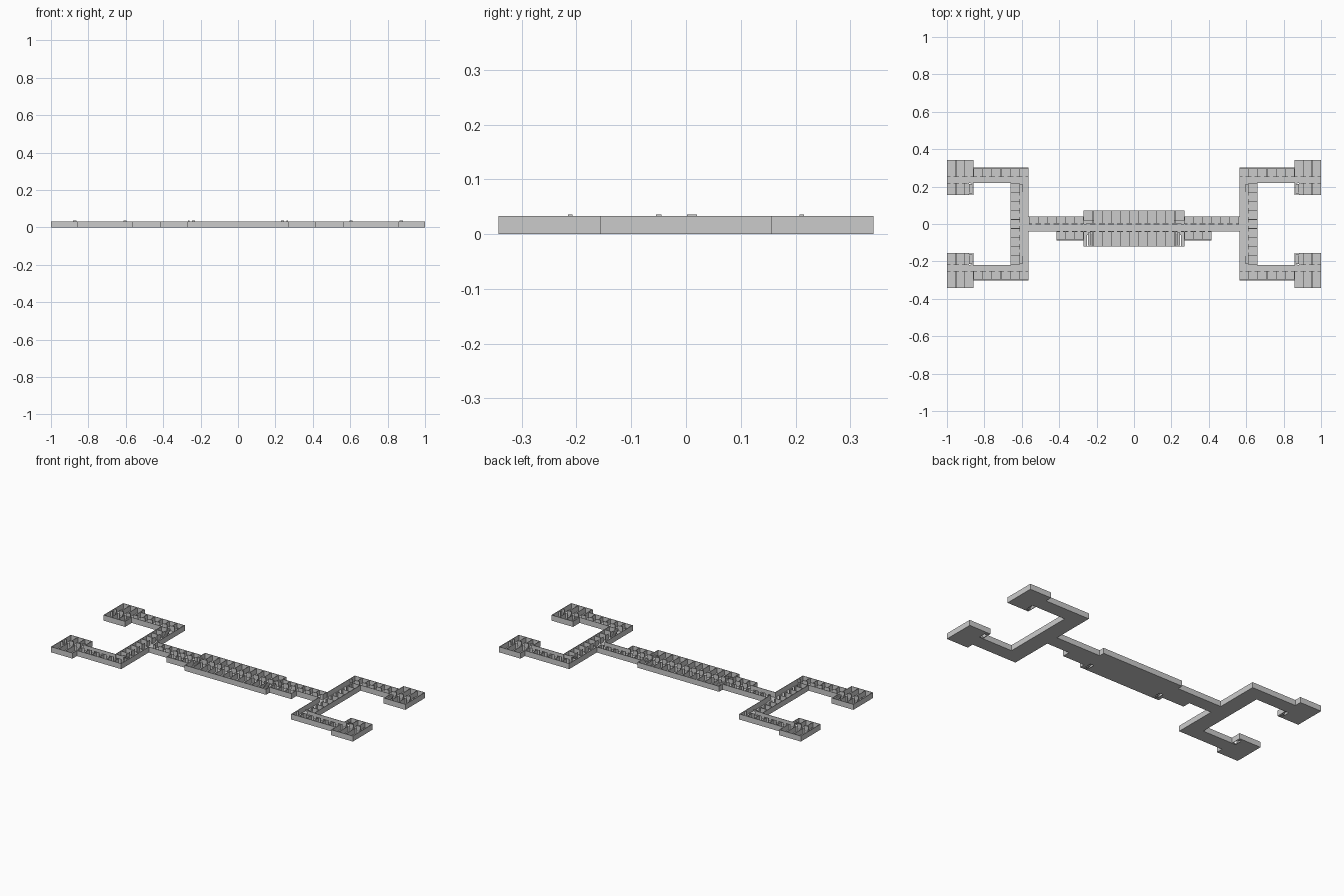
import bpy, bmesh
from mathutils import Vector

cube = bpy.data.objects.get("Cube")
if cube:
    bpy.data.objects.remove(cube)

H, T, SLAB = 0.033, 0.003, 0.002   # wall height, wall thickness, floor thickness
grey = bpy.data.materials.new("plain_grey")
grey.use_nodes = True
grey.diffuse_color = (0.6, 0.6, 0.6, 1)
grey.node_tree.nodes["Principled BSDF"].inputs["Base Color"].default_value = (0.6, 0.6, 0.6, 1)


def finish(bm, name):
    bmesh.ops.recalc_face_normals(bm, faces=bm.faces)
    mesh = bpy.data.meshes.new(name)
    bm.to_mesh(mesh)
    bm.free()
    mesh.materials.append(grey)
    obj = bpy.data.objects.new(name, mesh)
    bpy.context.collection.objects.link(obj)
    return obj


def prism(bm, pts, z0, z1):
    low = [bm.verts.new((x, y, z0)) for x, y in pts]
    top = [bm.verts.new((x, y, z1)) for x, y in pts]
    bm.faces.new(low[::-1])
    bm.faces.new(top)
    for i in range(len(pts)):
        j = (i + 1) % len(pts)
        bm.faces.new((low[i], low[j], top[j], top[i]))


def box(bm, x0, x1, y0, y1, z0=SLAB, z1=H):
    x0, x1 = sorted((x0, x1))
    y0, y1 = sorted((y0, y1))
    prism(bm, [(x0, y0), (x1, y0), (x1, y1), (x0, y1)], z0, z1)


# Plan outline: right half, then its mirror image, clockwise
half = [(.27, .073), (.27, .04), (.563, .04), (.563, .301), (.857, .301), (.857, .342),
        (1, .342), (1, .155), (.857, .155), (.857, .218), (.66, .218), (.66, -.218),
        (.857, -.218), (.857, -.155), (1, -.155), (1, -.342), (.857, -.342),
        (.857, -.301), (.563, -.301), (.563, -.04), (.414, -.04), (.414, -.087),
        (.27, -.087), (.27, -.12)]
outline = [Vector(p) for p in half + [(-x, y) for x, y in reversed(half)]]

# Outer walls: mitred prisms between the outline and its inset
count = len(outline)
normals = []
for i, p in enumerate(outline):
    d = (outline[(i + 1) % count] - p).normalized()
    normals.append(Vector((d.y, -d.x)))
inner = [p + T * (normals[i] + normals[i - 1]) for i, p in enumerate(outline)]
bm = bmesh.new()
for i in range(count):
    j = (i + 1) % count
    prism(bm, [outline[i], outline[j], inner[j], inner[i]], 0, H)
finish(bm, "outer_walls")

# Floor slabs, leaving the stairwells open
bm = bmesh.new()
WELL = 0.024
for s in (1, -1):
    for t in (1, -1):
        box(bm, s * .857, s, t * .218, t * .342, 0, SLAB)
        box(bm, s * (.857 + WELL), s, t * .155, t * .218, 0, SLAB)
        box(bm, s * .66, s * .857, t * .218, t * .301, 0, SLAB)
    box(bm, s * .563, s * .66, -.301, .301, 0, SLAB)
    box(bm, s * .27, s * .563, -.04, .04, 0, SLAB)
    box(bm, s * .27, s * .414, -.087, -.04, 0, SLAB)
    box(bm, s * (.25 - WELL), s * .25, -.06, -.04, 0, SLAB)
    box(bm, s * .25, s * .27, -.12, -.04, 0, SLAB)
box(bm, -.27, .27, -.04, .073, 0, SLAB)
box(bm, -.25 + WELL, .25 - WELL, -.12, -.04, 0, SLAB)
finish(bm, "floor")


# Rows of rooms: cross walls plus a corridor wall with door gaps
def room_row(bm, a0, a1, corridor, outer, rooms, along_x=True):
    def wall(p0, p1, q0, q1):
        box(bm, *((p0, p1, q0, q1) if along_x else (q0, q1, p0, p1)))
    step = (a1 - a0) / rooms
    h = T / 2
    for k in range(rooms + 1):
        a = a0 + k * step
        wall(a - h, a + h, corridor, outer)
        if k < rooms:
            wall(a, a + step * .3, corridor - h, corridor + h)
            wall(a + step * .65, a + step, corridor - h, corridor + h)


bm = bmesh.new()
for s in (1, -1):
    for t in (1, -1):
        room_row(bm, s * .859, s * .998, t * .253, t * .34, 3)
        room_row(bm, s * .859, s * .998, t * .218, t * .157, 3)
        room_row(bm, s * .565, s * .857, t * .253, t * .299, 6)
    room_row(bm, -.216, .216, s * .61, s * .658, 9, False)
    room_row(bm, s * .272, s * .561, 0, .038, 6)
    room_row(bm, s * .272, s * .412, -.04, -.085, 3)
room_row(bm, -.268, .268, 0, .071, 11)
room_row(bm, -.268, .268, -.04, -.118, 11)
finish(bm, "room_walls")


# Stair flights climbing from start to end
def flight(bm, start, end, width, steps=7):
    a, b = Vector(start), Vector(end)
    d = (b - a) / steps
    side = Vector((-d.y, d.x)).normalized() * width / 2
    for k in range(steps):
        p, q = a + d * k - side, a + d * (k + 1) + side
        z = .036 * (k + 1) / steps
        box(bm, p.x, q.x, p.y, q.y, max(0, z - .009), z)


bm = bmesh.new()
for s in (1, -1):
    for t in (1, -1):
        flight(bm, (s * .872, t * .16), (s * .872, t * .215), .018)
        flight(bm, (s * .605, t * .165), (s * .605, t * .215), .016)
    flight(bm, (s * .238, -.116), (s * .238, -.045), .018)
    flight(bm, (s * .205, .011), (s * .267, .011), .018)
finish(bm, "stairs")
